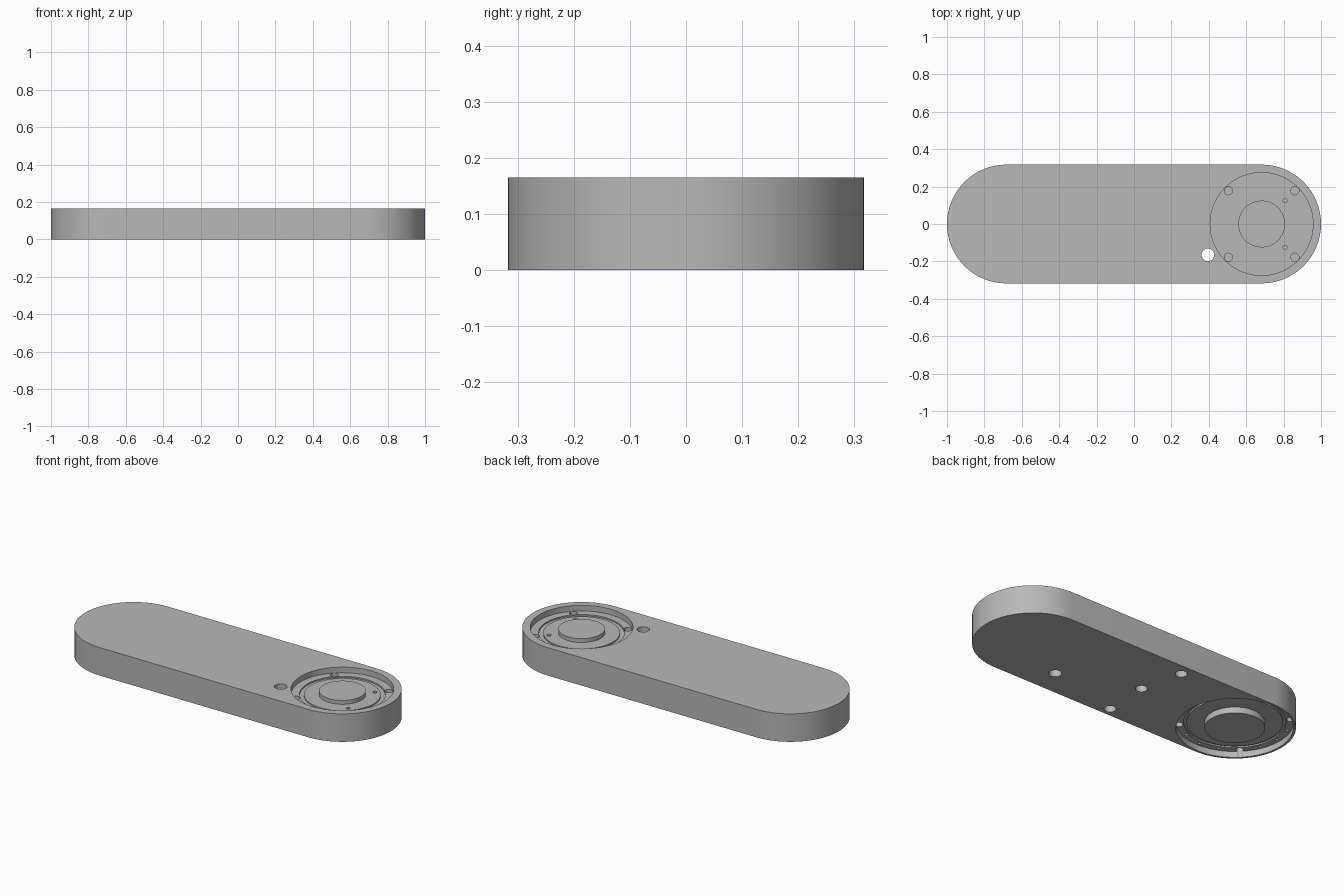
import bpy, bmesh
from math import sin, cos, pi, radians
from mathutils import Matrix

cube = bpy.data.objects.get("Cube")
if cube:
    bpy.data.objects.remove(cube, do_unlink=True)

HEIGHT, RADIUS, CENTRE = 0.165, 0.3175, 0.6825

grey = bpy.data.materials.new("plain grey")
grey.use_nodes = True
grey.diffuse_color = (0.48, 0.48, 0.48, 1)
grey.node_tree.nodes["Principled BSDF"].inputs["Base Color"].default_value = grey.diffuse_color


def make_object(name, bm):
    bmesh.ops.recalc_face_normals(bm, faces=bm.faces)
    mesh = bpy.data.meshes.new(name)
    bm.to_mesh(mesh)
    bm.free()
    mesh.materials.append(grey)
    ob = bpy.data.objects.new(name, mesh)
    bpy.context.collection.objects.link(ob)
    return ob


def lathe(name, profile, x):
    """Closed (radius, z) profile turned about a vertical axis at x."""
    bm = bmesh.new()
    verts = [bm.verts.new((r, 0, z)) for r, z in profile]
    edges = [bm.edges.new((v, verts[(i + 1) % len(verts)])) for i, v in enumerate(verts)
             if v.co.x > 0 or verts[(i + 1) % len(verts)].co.x > 0]
    bmesh.ops.spin(bm, geom=verts + edges, cent=(0, 0, 0), axis=(0, 0, 1),
                   angle=2 * pi, steps=80, use_merge=False)
    bmesh.ops.remove_doubles(bm, verts=bm.verts, dist=1e-5)
    bmesh.ops.translate(bm, verts=bm.verts, vec=(x, 0, 0))
    return make_object(name, bm)


def drills(name, holes):
    """Vertical cylinders given as (x, y, radius, low z, high z)."""
    bm = bmesh.new()
    for x, y, r, low, high in holes:
        bmesh.ops.create_cone(bm, cap_ends=True, segments=24, radius1=r, radius2=r,
                              depth=high - low,
                              matrix=Matrix.Translation((x, y, (low + high) / 2)))
    return make_object(name, bm)


# Rounded slab
bm = bmesh.new()
outline = []
for side, start in ((1, -pi / 2), (-1, pi / 2)):
    for i in range(33):
        a = start + pi * i / 32
        outline.append(bm.verts.new((side * CENTRE + RADIUS * cos(a), RADIUS * sin(a), 0)))
base = bm.faces.new(outline)
top = bmesh.ops.extrude_face_region(bm, geom=[base])["geom"]
bmesh.ops.translate(bm, vec=(0, 0, HEIGHT),
                    verts=[g for g in top if isinstance(g, bmesh.types.BMVert)])
body = make_object("arm_body", bm)

# Upper bearing recess with a raised central boss and a groove
upper = lathe("upper_recess_cutter", [
    (0, 0.2), (0, 0.155), (0.125, 0.155), (0.125, 0.132), (0.205, 0.132), (0.205, 0.124),
    (0.23, 0.124), (0.23, 0.132), (0.275, 0.132), (0.275, 0.2)], CENTRE)

# Lower recess around a flush boss
lower = lathe("lower_recess_cutter", [
    (0.157, -0.03), (0.157, 0.035), (0.25, 0.035), (0.25, 0.043),
    (0.265, 0.043), (0.265, 0.035), (0.305, 0.035), (0.305, -0.03)], -CENTRE)

# Through hole and blind holes in the underside
holes = [(0.395, -0.165, 0.034, -0.1, 0.3)]
holes += [(x, y, 0.032, -0.1, 0.1) for x, y in ((-0.06, -0.265), (-0.05, 0), (-0.11, 0.25))]
# Screw and pin holes in the upper recess
for sy in (-1, 1):
    holes += [(CENTRE + sx * 0.178, sy * 0.178, 0.022, 0.08, 0.25) for sx in (-1, 1)]
    holes.append((CENTRE + 0.125, sy * 0.125, 0.011, 0.09, 0.25))
# Ring of screw notches and pin holes in the lower recess
for i in range(16):
    a = radians(22.5 * i)
    screw = i % 4 == 2
    ring, r = (0.29, 0.02) if screw else (0.286, 0.008)
    holes.append((-CENTRE + ring * cos(a), ring * sin(a), r, -0.1, 0.08 if screw else 0.06))
hole_cutter = drills("hole_cutter", holes)

# Cut everything from the slab
bpy.context.view_layer.objects.active = body
for cutter in (upper, lower, hole_cutter):
    mod = body.modifiers.new(cutter.name, "BOOLEAN")
    mod.operation, mod.solver, mod.object = "DIFFERENCE", "EXACT", cutter
    bpy.ops.object.modifier_apply(modifier=mod.name)
    bpy.data.objects.remove(cutter, do_unlink=True)

bpy.ops.object.select_all(action="DESELECT")
body.select_set(True)
bpy.ops.object.shade_smooth_by_angle(angle=radians(30))
